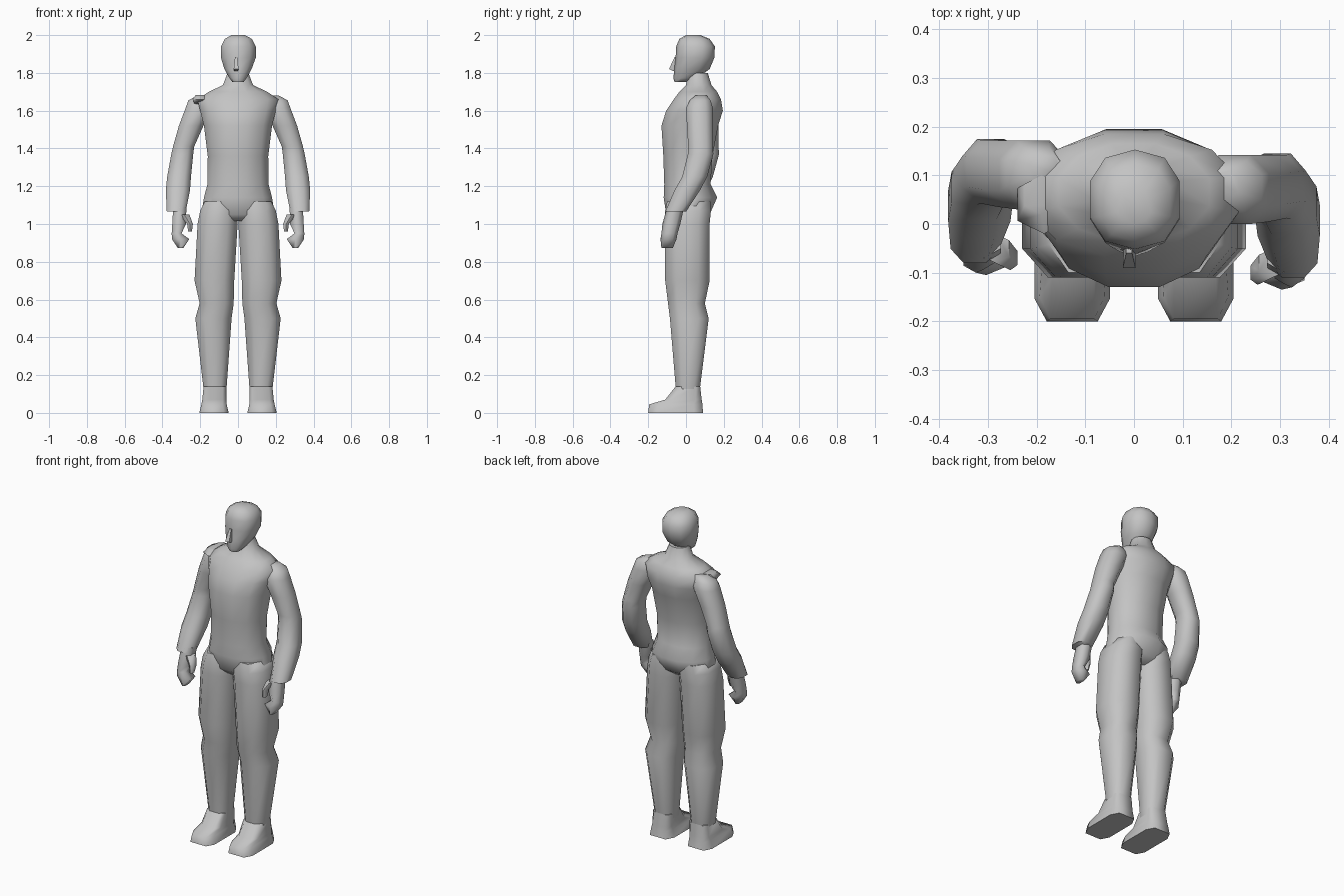
import bpy
import bmesh
from math import cos, sin, pi, radians, copysign

default_cube = bpy.data.objects.get("Cube")
if default_cube:
    bpy.data.objects.remove(default_cube, do_unlink=True)

# One plain clay colour for the whole figure
clay = bpy.data.materials.new("clay_grey")
clay.use_nodes = True
grey = (0.55, 0.55, 0.55, 1)
clay.diffuse_color = grey
clay.node_tree.nodes["Principled BSDF"].inputs["Base Color"].default_value = grey


def ring_points(centre_x, front, back, height, half_width, sides, roundness):
    """Horizontal cross-section whose extents match the given limits."""
    angles = [2 * pi * (i + 0.5) / sides for i in range(sides)]
    shaped = [[copysign(abs(v) ** roundness, v) for v in (cos(a), sin(a))] for a in angles]
    max_x = max(p[0] for p in shaped)
    max_y = max(p[1] for p in shaped)
    middle, half_depth = (front + back) / 2, (back - front) / 2
    return [(centre_x + half_width * x / max_x, middle + half_depth * y / max_y, height)
            for x, y in shaped]


def loft(name, sections, sides=8, roundness=0.85, side=1, shift=0):
    """Skin a closed body over sections of (x, front y, back y, z, half width)."""
    bm = bmesh.new()
    rings = []
    for x, front, back, z, width in sections:
        points = ring_points(x * side, front + shift, back + shift, z, width, sides, roundness)
        rings.append([bm.verts.new(p) for p in points])
    for low, high in zip(rings, rings[1:]):
        for i in range(sides):
            j = (i + 1) % sides
            bm.faces.new((low[i], low[j], high[j], high[i]))
    bm.faces.new(rings[0])
    bm.faces.new(rings[-1])
    bmesh.ops.recalc_face_normals(bm, faces=bm.faces)
    mesh = bpy.data.meshes.new(name)
    bm.to_mesh(mesh)
    bm.free()
    mesh.materials.append(clay)
    obj = bpy.data.objects.new(name, mesh)
    bpy.context.collection.objects.link(obj)
    bpy.ops.object.select_all(action="DESELECT")
    obj.select_set(True)
    bpy.context.view_layer.objects.active = obj
    bpy.ops.object.shade_smooth_by_angle(angle=radians(65))


# Torso from the crotch up through the hips, waist, chest and neck
loft("torso", [
    (0, -.07, .08, 1.015, .1),
    (0, -.105, .125, 1.05, .195),
    (0, -.118, .165, 1.14, .18),
    (0, -.115, .13, 1.21, .162),
    (0, -.12, .14, 1.36, .16),
    (0, -.13, .17, 1.52, .18),
    (0, -.105, .195, 1.6, .2),
    (0, -.065, .185, 1.66, .215),
    (0, -.035, .165, 1.7, .155),
    (0, 0, .135, 1.735, .08),
    (0, .01, .115, 1.8, .055),
], sides=12, roundness=.95)

# Head, tapering to a narrow jaw
loft("head", [
    (0, -.06, .01, 1.752, .03),
    (0, -.067, .06, 1.772, .045),
    (0, -.062, .125, 1.82, .072),
    (.002, -.055, .15, 1.88, .092),
    (.002, -.052, .153, 1.94, .092),
    (.002, -.035, .125, 1.98, .072),
    (0, 0, .075, 2.0, .035),
], sides=10)
loft("nose", [
    (-.01, -.07, -.04, 1.81, .01),
    (-.01, -.09, -.04, 1.82, .013),
    (-.01, -.06, -.04, 1.885, .006),
], sides=4, roundness=1)

# Ridge of cloth in front of the right shoulder
loft("shoulder_fold", [
    (-.2, .03, .1, 1.635, .03),
    (-.185, -.02, .1, 1.66, .055),
    (-.19, .02, .1, 1.682, .035),
], sides=6)

foot = [
    (.127, -.2, .09, 0, .078),
    (.127, -.195, .087, .045, .067),
    (.125, -.11, .083, .07, .064),
    (.122, -.055, .075, .14, .06),
]
leg = [
    (.122, -.052, .072, .1, .06),
    (.122, -.055, .075, .14, .062),
    (.13, -.085, .12, .5, .096),
    (.113, -.095, .1, .58, .09),
    (.125, -.11, .125, .7, .105),
    (.108, -.11, .125, 1.0, .106),
    (.1, -.11, .132, 1.07, .1),
    (.095, -.1, .13, 1.12, .08),
]
arm = [
    (.327, -.11, .0, 1.065, .05),
    (.318, -.06, .075, 1.18, .064),
    (.312, -.02, .112, 1.25, .063),
    (.295, .01, .145, 1.37, .058),
    (.288, .012, .142, 1.41, .056),
    (.248, .005, .142, 1.52, .065),
    (.207, .0, .142, 1.615, .07),
    (.203, .02, .13, 1.655, .06),
    (.18, .05, .11, 1.68, .035),
]
hand = [
    (.304, -.13, -.07, .872, .014),
    (.304, -.135, -.05, .92, .046),
    (.325, -.13, -.045, .95, .026),
    (.312, -.125, -.03, 1.0, .036),
    (.308, -.1, -.01, 1.09, .035),
]
thumb = [
    (.254, -.125, -.09, .96, .01),
    (.254, -.125, -.075, 1.0, .015),
    (.285, -.11, -.05, 1.05, .028),
]

# Limbs, left on +x and right on -x; the right arm hangs a little further back
for label, side, arm_shift in (("left", 1, 0), ("right", -1, .03)):
    loft(label + "_foot", foot, roundness=.45, side=side)
    loft(label + "_leg", leg, roundness=.8, side=side)
    loft(label + "_arm", arm, side=side, shift=arm_shift)
    loft(label + "_hand", hand, sides=6, side=side, shift=arm_shift)
    loft(label + "_thumb", thumb, sides=6, side=side, shift=arm_shift)
